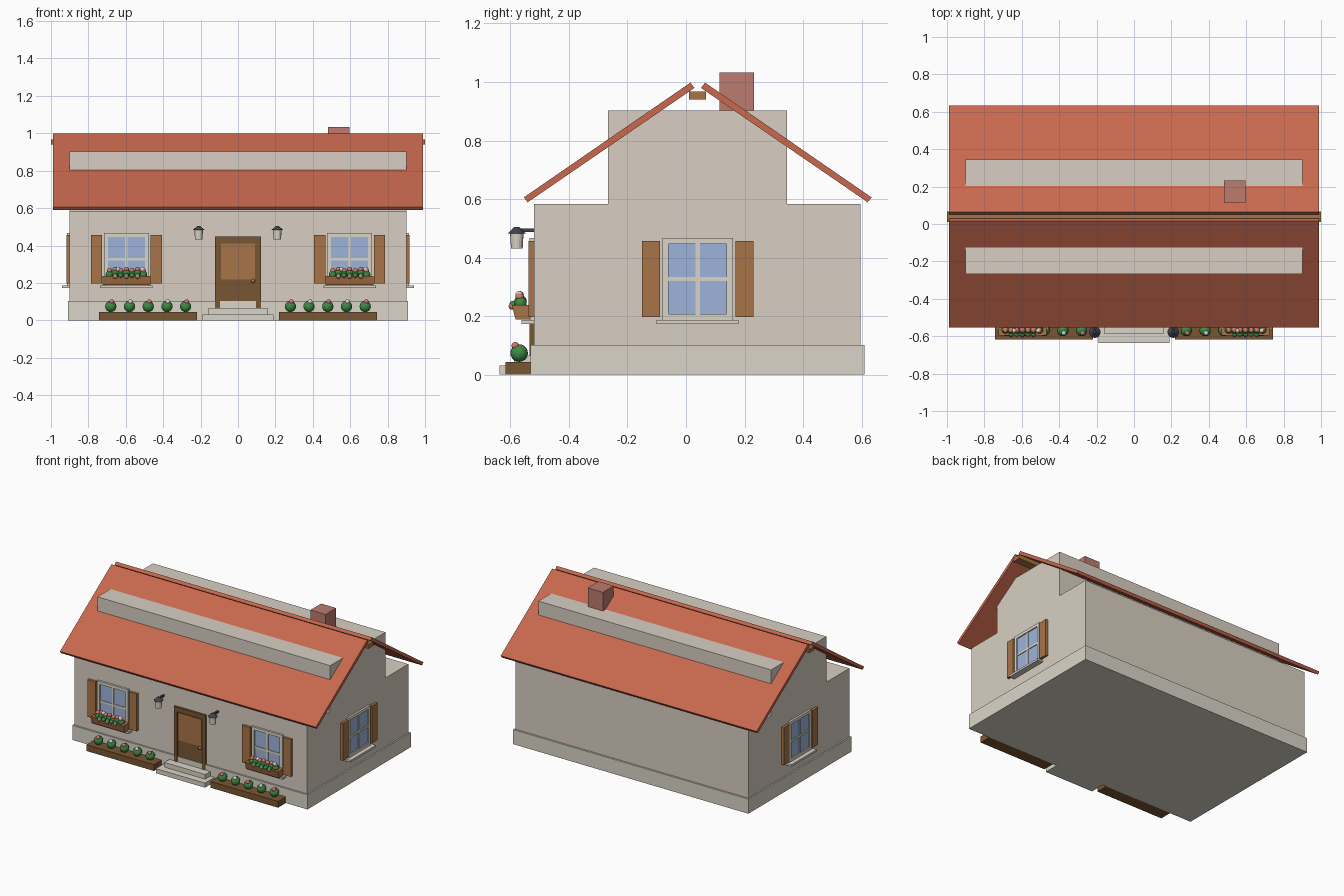
import bpy, bmesh, math
from mathutils import Vector, Matrix

cube = bpy.data.objects.get("Cube")
if cube:
    bpy.data.objects.remove(cube, do_unlink=True)


def material(name, hexcode):
    """Flat colour from an sRGB hex code."""
    srgb = [int(hexcode[i:i + 2], 16) / 255 for i in (0, 2, 4)]
    col = [((c + 0.055) / 1.055) ** 2.4 for c in srgb] + [1]
    m = bpy.data.materials.new(name)
    m.use_nodes = True
    m.diffuse_color = col
    m.node_tree.nodes["Principled BSDF"].inputs["Base Color"].default_value = col
    return m


PLASTER = material("plaster", "D8CFC2")
STONE = material("pale stone", "DAD5C8")
TILE = material("roof terracotta", "C8694F")
BRICK = material("chimney brick", "BC7C6E")
WOOD = material("warm wood", "A87448")
DARK = material("dark wood", "795633")
GLASS = material("window blue", "9DB4DA")
LEAF = material("leaf green", "3F8A45")
PETAL = material("flower pink", "D4776B")
METAL = material("dark metal", "42424E")


def finish(name, bm, mat, matrix=None, smooth=False):
    if matrix is not None:
        bm.transform(matrix)
    bmesh.ops.recalc_face_normals(bm, faces=bm.faces)
    me = bpy.data.meshes.new(name)
    bm.to_mesh(me)
    bm.free()
    me.materials.append(mat)
    ob = bpy.data.objects.new(name, me)
    bpy.context.scene.collection.objects.link(ob)
    if smooth:
        me.shade_smooth()
    return ob


def box(name, x, y, z, mat, matrix=None):
    """Box from (min, max) ranges."""
    bm = bmesh.new()
    bmesh.ops.create_cube(bm, size=1)
    for v in bm.verts:
        v.co = Vector([(r[0] + r[1]) / 2 + c * (r[1] - r[0])
                       for r, c in zip((x, y, z), v.co)])
    return finish(name, bm, mat, matrix)


def extrude_x(name, profile, x0, x1, mat, matrix=None):
    """Prism along x from a (y, z) profile."""
    bm = bmesh.new()
    face = bm.faces.new([bm.verts.new((x0, y, z)) for y, z in profile])
    ext = bmesh.ops.extrude_face_region(bm, geom=[face])
    for v in ext["geom"]:
        if isinstance(v, bmesh.types.BMVert):
            v.co.x = x1
    return finish(name, bm, mat, matrix)


def balls(name, points, r, mat, matrix=None):
    """Cluster of small spheres in one object."""
    bm = bmesh.new()
    for p in points:
        bmesh.ops.create_uvsphere(bm, u_segments=16, v_segments=10, radius=r,
                                  matrix=Matrix.Translation(p))
    return finish(name, bm, mat, matrix, smooth=True)


def cone(name, loc, r1, r2, h, mat, sides=16):
    bm = bmesh.new()
    bmesh.ops.create_cone(bm, cap_ends=True, segments=sides, radius1=r1, radius2=r2, depth=h)
    return finish(name, bm, mat, Matrix.Translation(loc))


# House body
MID = 0.04
box("foundation", (-0.91, 0.91), (-0.532, 0.61), (0, 0.102), STONE)
box("walls", (-0.9, 0.9), (-0.52, 0.597), (0.1, 0.583), PLASTER)
box("attic", (-0.9, 0.9), (-0.267, 0.345), (0.58, 0.902), PLASTER)

# Roof slabs, mirrored about the ridge, with ridge beam and chimney
slab = [(-0.594, 0.606), (-0.025, 0.998), (-0.011, 0.98), (-0.581, 0.589)]
for side, s in (("front", 1), ("back", -1)):
    extrude_x("roof_" + side, [(MID + s * y, z) for y, z in slab], -0.99, 0.99, TILE)
box("ridge_beam", (-1, 1), (0.011, 0.068), (0.94, 0.968), WOOD)
box("chimney", (0.48, 0.597), (0.115, 0.233), (0.8, 1.033), BRICK)


def window(name, matrix):
    """Shuttered window facing -y around the local origin on the wall plane."""
    w, z0, z1 = 0.12, 0.187, 0.467
    b = 0.021
    box(name + "_glass", (-w + b, w - b), (-0.006, 0.01), (z0 + b, z1 - b), GLASS, matrix)
    for s in (-1, 1):
        box(name + "_frame_side", sorted((s * w, s * (w - b))), (-0.014, 0.01), (z0, z1), STONE, matrix)
        box(name + "_shutter", sorted((s * 0.129, s * 0.19)), (-0.018, 0.01), (0.197, 0.457), WOOD, matrix)
    for za in (z0, z1 - b):
        box(name + "_frame_rail", (b - w, w - b), (-0.014, 0.01), (za, za + b), STONE, matrix)
    box(name + "_mullion", (-0.007, 0.007), (-0.011, 0), (z0 + b, z1 - b), STONE, matrix)
    box(name + "_crossbar", (b - w, w - b), (-0.011, 0), (0.32, 0.334), STONE, matrix)
    box(name + "_sill", (-0.14, 0.14), (-0.042, 0.01), (0.173, 0.187), STONE, matrix)


def window_box(name, m):
    """Tapered flower box with foliage and blossoms."""
    extrude_x(name, [(-0.012, 0.188), (-0.062, 0.188), (-0.075, 0.238), (-0.012, 0.238)],
              -0.128, 0.128, WOOD, m)
    xs = [-0.09 + 0.03 * i for i in range(7)]
    balls(name + "_leaves", [(x, -0.045, 0.245 + 0.006 * (i % 2)) for i, x in enumerate(xs)],
          0.021, LEAF, m)
    balls(name + "_trailing_leaves", [(x, -0.07, 0.24) for x in xs[1:-1]], 0.013, LEAF, m)
    balls(name + "_blossoms", [(x, -0.048, 0.266 + 0.006 * (i % 2)) for i, x in enumerate(xs)],
          0.014, PETAL, m)
    balls(name + "_low_blossoms", [(x, -0.074, 0.234) for x in xs[1::2]], 0.012, PETAL, m)
    balls(name + "_white_blossoms", [(x, -0.05, 0.273) for x in (-0.045, 0.085)], 0.013, STONE, m)


for side, s in (("right", -1), ("left", 1)):
    # Front and side windows
    front = Matrix.Translation((s * 0.597, -0.52, 0))
    window("front_window_" + side, front)
    window_box("window_box_" + side, front)
    window("side_window_" + side,
           Matrix.Translation((s * 0.9, MID, 0)) @ Matrix.Rotation(s * math.pi / 2, 4, "Z"))

    # Ground planter with round shrubs
    cx = s * 0.48
    box("planter_" + side, (cx - 0.262, cx + 0.262), (-0.617, -0.53), (0, 0.044), DARK)
    xs = [cx + 0.1 * i for i in range(-2, 3)]
    balls("shrubs_" + side, [(x, -0.57, 0.074) for x in xs], 0.03, LEAF)
    balls("shrub_pink_flowers_" + side, [(x + 0.005, -0.583, 0.099) for x in xs[::2]], 0.013, PETAL)
    balls("shrub_white_flowers_" + side, [(x + 0.005, -0.583, 0.099) for x in xs[1::2]], 0.013, STONE)

    # Wall lantern
    lx, ly = s * 0.21, -0.578
    cone("lantern_glass_" + side, (lx, ly, 0.458), 0.02, 0.023, 0.052, STONE)
    cone("lantern_cap_" + side, (lx, ly, 0.494), 0.031, 0.008, 0.022, METAL)
    box("lantern_arm_" + side, (lx - 0.006, lx + 0.006), (ly, -0.515), (0.488, 0.5), METAL)

# Door with raised surround, light panel and knob
box("door", (-0.1, 0.1), (-0.527, -0.51), (0.065, 0.43), DARK)
for s in (-1, 1):
    box("door_jamb", sorted((s * 0.097, s * 0.122)), (-0.535, -0.51), (0.065, 0.447), DARK)
box("door_lintel", (-0.097, 0.097), (-0.535, -0.51), (0.415, 0.447), DARK)
box("door_panel", (-0.09, 0.09), (-0.532, -0.52), (0.218, 0.41), WOOD)
balls("door_knob", [(0.08, -0.536, 0.21)], 0.011, WOOD)

# Entrance steps
box("lower_step", (-0.19, 0.19), (-0.637, -0.53), (0, 0.032), STONE)
box("upper_step", (-0.158, 0.158), (-0.588, -0.53), (0.03, 0.065), STONE)
